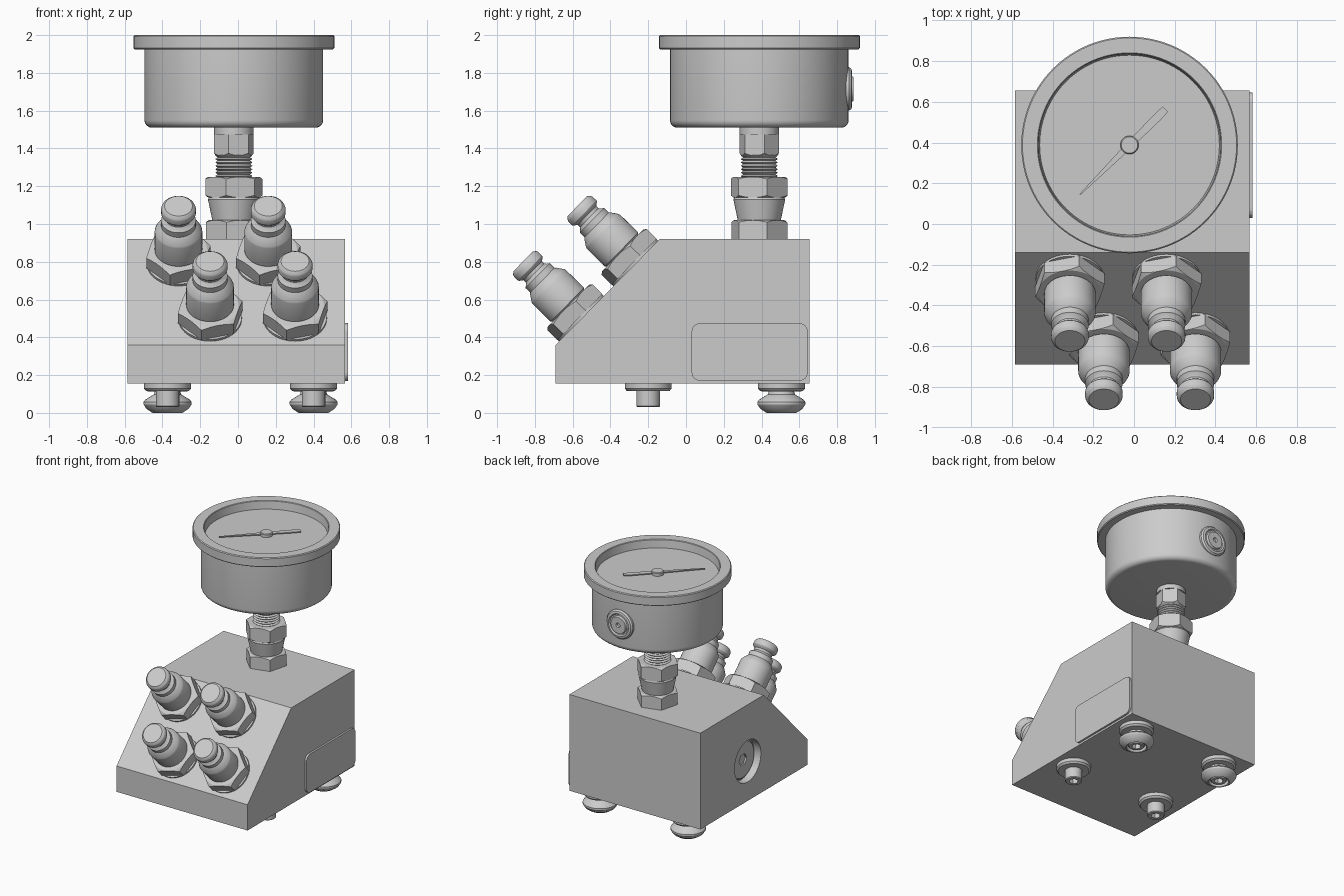
import bpy, bmesh
from math import cos, sin, pi, tau, radians
from mathutils import Vector, Matrix

if "Cube" in bpy.data.objects:
    bpy.data.objects.remove(bpy.data.objects["Cube"])

SEG = 48


def finish(name, bm, matrix=None, smooth=True):
    bmesh.ops.remove_doubles(bm, verts=bm.verts, dist=1e-5)
    bmesh.ops.recalc_face_normals(bm, faces=bm.faces)
    me = bpy.data.meshes.new(name)
    bm.to_mesh(me)
    bm.free()
    ob = bpy.data.objects.new(name, me)
    bpy.context.collection.objects.link(ob)
    if matrix:
        ob.matrix_world = matrix
    if smooth:
        bpy.ops.object.select_all(action='DESELECT')
        ob.select_set(True)
        bpy.context.view_layer.objects.active = ob
        bpy.ops.object.shade_smooth_by_angle(angle=radians(28))
    return ob


def lathe(name, profile, loc=(0, 0, 0), axis=(0, 0, 1), turn=0, seg=SEG):
    """Revolve (radius, height) points. A third item makes that ring a hexagon
    (radius = half the width across flats) whose corners drop by that slope."""
    bm = bmesh.new()
    rings = []
    for r, z, *hexa in profile:
        ring = []
        for i in range(seg):
            a = tau * i / seg
            rr, zz = r, z
            if hexa:
                rr = r / cos((a - turn) % (pi / 3) - pi / 6)
                zz = z - (rr - r) * hexa[0]
            ring.append(bm.verts.new((rr * cos(a), rr * sin(a), zz)))
        rings.append(ring)
    for lo, hi in zip(rings, rings[1:]):
        for i in range(seg):
            j = (i + 1) % seg
            bm.faces.new((lo[i], lo[j], hi[j], hi[i]))
    rot = Vector(axis).to_track_quat('Z', 'Y').to_matrix().to_4x4()
    return finish(name, bm, Matrix.Translation(loc) @ rot)


def extrude(name, points, vec):
    bm = bmesh.new()
    face = bm.faces.new([bm.verts.new(p) for p in points])
    new = bmesh.ops.extrude_face_region(bm, geom=[face], use_keep_orig=True)['geom']
    bmesh.ops.translate(bm, vec=vec, verts=[g for g in new if isinstance(g, bmesh.types.BMVert)])
    return finish(name, bm, smooth=False)


def hex_nut(name, flat, z0, z1, loc, axis=(0, 0, 1), turn=0, both=False):
    base = [(0, z0), (flat, z0), (flat, z0, -0.55 if both else 0)]
    lathe(name, base + [(flat, z1, 0.55), (flat, z1), (0, z1)], loc, axis, turn)


# manifold block with sloped front
X0, X1 = -0.585, 0.567
block = extrude("manifold_block",
                [(X0, y, z) for y, z in ((-0.69, 0.155), (0.655, 0.155), (0.655, 0.92),
                                         (-0.14, 0.92), (-0.69, 0.36))], (X1 - X0, 0, 0))

# counterbored port in the left side with its socket plug
PORT = Vector((X0, 0.06, 0.47))
cutter = lathe("port_cutter", [(0, -0.06), (0.165, -0.06), (0.165, 0.1), (0, 0.1)], PORT, (-1, 0, 0))
cutter.hide_render = True
mod = block.modifiers.new("port", 'BOOLEAN')
mod.operation, mod.object, mod.solver = 'DIFFERENCE', cutter, 'EXACT'
bpy.context.view_layer.objects.active = block
bpy.ops.object.modifier_apply(modifier="port")
bpy.data.objects.remove(cutter)
lathe("port_plug", [(0, -0.07), (0.15, -0.07), (0.15, -0.05), (0.14, -0.042), (0.05, -0.042),
                    (0.042, -0.042, 0), (0.042, -0.055, 0), (0, -0.055)], PORT, (-1, 0, 0))

# label plate on the right side, rounded corners
plate = []
for cy, cz, start in ((0.60, 0.43, 0), (0.075, 0.43, 90), (0.075, 0.215, 180), (0.60, 0.215, 270)):
    for k in range(7):
        a = radians(start + 15 * k)
        plate.append((X1 - 0.01, cy + 0.045 * cos(a), cz + 0.045 * sin(a)))
extrude("label_plate", plate, (0.025, 0, 0))

# feet: screw studs in front, padded feet at the rear
flange = [(0, 0.16), (0.124, 0.16), (0.124, 0.128), (0.112, 0.115)]
socket = [(0.034, 0), (0.03, 0, 0), (0.03, 0.04, 0), (0, 0.04)]
for side, x in (("left", -0.373), ("right", 0.40)):
    stud = [(0.062, 0.115), (0.062, 0.036), (0.056, 0.03)]
    lathe("front_foot_" + side, flange + stud + [(p[0], p[1] + 0.03, *p[2:]) for p in socket],
          (x, -0.20, 0))
    pad = [(0.068, 0.112), (0.072, 0.098), (0.118, 0.07), (0.127, 0.058), (0.127, 0.045),
           (0.112, 0.022), (0.085, 0.004), (0.078, 0), (0.072, 0.004), (0.072, 0.035),
           (0.058, 0.035), (0.058, 0.014), (0.052, 0.008)]
    lathe("rear_foot_" + side, flange + pad + [(p[0], p[1] + 0.008, *p[2:]) for p in socket],
          (x, 0.505, 0))

# quick couplings on the slope
down = Vector((0, -0.55, -0.56)).normalized()
normal = Vector((0, down.z, -down.y))
body = [(0, 0.05), (0.115, 0.05), (0.115, 0.095), (0.126, 0.105), (0.126, 0.24), (0.122, 0.25),
        (0.098, 0.285), (0.092, 0.29), (0.092, 0.325), (0.078, 0.335), (0.07, 0.345), (0.07, 0.362),
        (0.088, 0.375), (0.092, 0.382), (0.092, 0.41), (0.088, 0.42), (0.074, 0.433), (0, 0.433)]
for n, (x, d) in enumerate(((-0.315, 0.18), (0.16, 0.18), (-0.148, 0.59), (0.302, 0.59)), 1):
    p = Vector((x, -0.14, 0.92)) + down * d
    lathe(f"coupling_washer_{n}", [(0, -0.01), (0.168, -0.01), (0.168, 0.014), (0, 0.014)], p, normal)
    hex_nut(f"coupling_nut_{n}", 0.153, 0.012, 0.098, p, normal, turn=radians(15))
    lathe(f"coupling_body_{n}", body, p, normal)

# gauge stem: lower hex, taper, upper hex, thread, gauge hex
GX, GY = -0.022, 0.388
C = (GX, GY, 0)
T = radians(15)
hex_nut("stem_lower_hex", 0.133, 0.915, 1.02, C, turn=T)
lathe("stem_taper", [(0, 1.01), (0.112, 1.01), (0.137, 1.13), (0.13, 1.145), (0, 1.145)], C)
hex_nut("stem_upper_hex", 0.135, 1.14, 1.25, C, turn=T, both=True)
thread = [(0, 1.24)]
for k in range(7):
    thread += [(0.086, 1.245 + k * 0.018), (0.098, 1.254 + k * 0.018)]
lathe("stem_thread", thread + [(0.086, 1.371), (0, 1.371)], C)
lathe("gauge_hex", [(0, 1.36), (0.092, 1.36), (0.094, 1.362, -0.9), (0.094, 1.475, 0),
                    (0.104, 1.475), (0.104, 1.52), (0, 1.52)], C, turn=T)

# gauge case, bezel and dial
corner = [(0.433 + 0.04 * sin(radians(a)), 1.55 - 0.04 * cos(radians(a))) for a in range(0, 91, 15)]
lathe("gauge_case", [(0, 1.51)] + corner + [(0.473, 1.935), (0, 1.935)], C, seg=96).location.z = 0
lathe("gauge_bezel", [(0.44, 1.925), (0.526, 1.925), (0.532, 1.931), (0.532, 1.994), (0.526, 2.0),
                      (0.453, 2.0), (0.449, 1.996), (0.44, 1.925)], C, seg=96)

# needle and hub
u = Vector((1, 1, 0)).normalized()
v = Vector((-1, 1, 0)).normalized()
hub = Vector((GX, GY, 1.944))
shape = [(-0.345, -0.003), (0, -0.017), (0.2, -0.021), (0.25, -0.018),
         (0.25, 0.018), (0.2, 0.021), (0, 0.017), (-0.345, 0.003)]
extrude("gauge_needle", [hub + u * a + v * b for a, b in shape], (0, 0, 0.008))
lathe("needle_hub", [(0, 1.93), (0.045, 1.93), (0.045, 1.957), (0.04, 1.962), (0, 1.962)], C)

# vent plug on the back of the gauge case
lathe("vent_plug", [(0, 0), (0.115, 0), (0.115, 0.042), (0.105, 0.054), (0.088, 0.058), (0.08, 0.048),
                    (0.07, 0.048), (0.064, 0.064), (0.018, 0.064), (0.014, 0.05), (0, 0.05)],
      (GX, 0.822, 1.715), (0, 1, 0))
